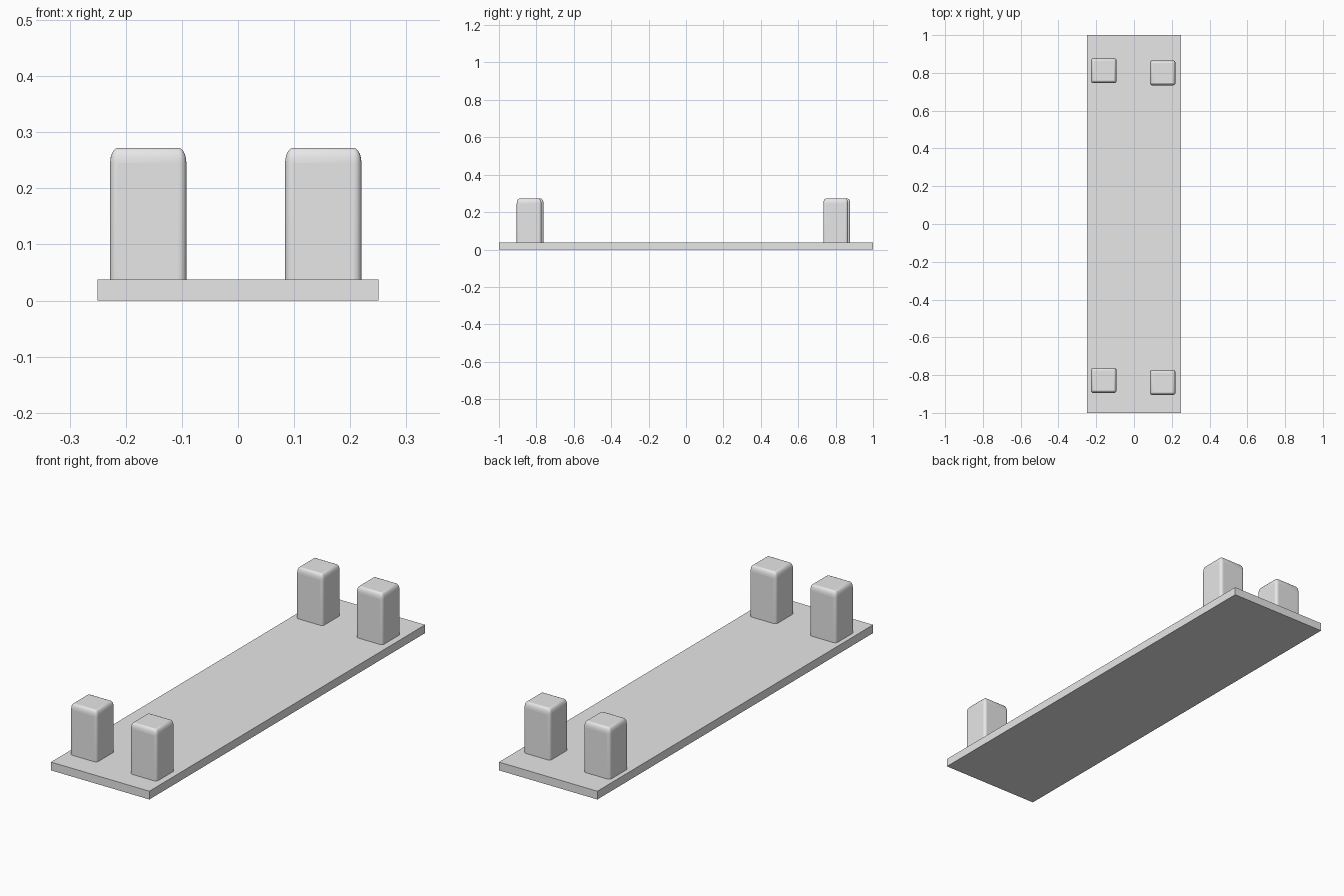
import bpy

# Remove the default cube
default_cube = bpy.data.objects.get("Cube")
if default_cube:
    bpy.data.objects.remove(default_cube, do_unlink=True)

# Plain grey material
grey = bpy.data.materials.new("plain_grey")
grey.use_nodes = True
colour = (0.8, 0.8, 0.8, 1)
grey.diffuse_color = colour
grey.node_tree.nodes["Principled BSDF"].inputs["Base Color"].default_value = colour


def box(name, centre, size, bevel=0):
    """Box whose bevel is a share of its size, so it stretches with the box."""
    bpy.ops.mesh.primitive_cube_add(size=1, location=centre)
    obj = bpy.context.object
    obj.name = name
    obj.scale = size
    obj.data.materials.append(grey)
    if bevel:
        mod = obj.modifiers.new("rounded_edges", 'BEVEL')
        mod.width = bevel
        mod.segments = 5
        mod.limit_method = 'ANGLE'
        bpy.ops.object.shade_smooth_by_angle()
    return obj


# Flat board
THICKNESS = 0.038
box("board", (0, 0, THICKNESS / 2), (0.5, 2, THICKNESS))

# Rounded posts, sunk into the board
TOP = 0.272
BOTTOM = 0.002
posts = {
    "front_right_post": (-0.16, -0.828),
    "front_left_post": (0.152, -0.839),
    "back_right_post": (-0.16, 0.812),
    "back_left_post": (0.152, 0.8),
}
for name, (x, y) in posts.items():
    box(name, (x, y, (TOP + BOTTOM) / 2), (0.136, 0.132, TOP - BOTTOM), bevel=0.1)
